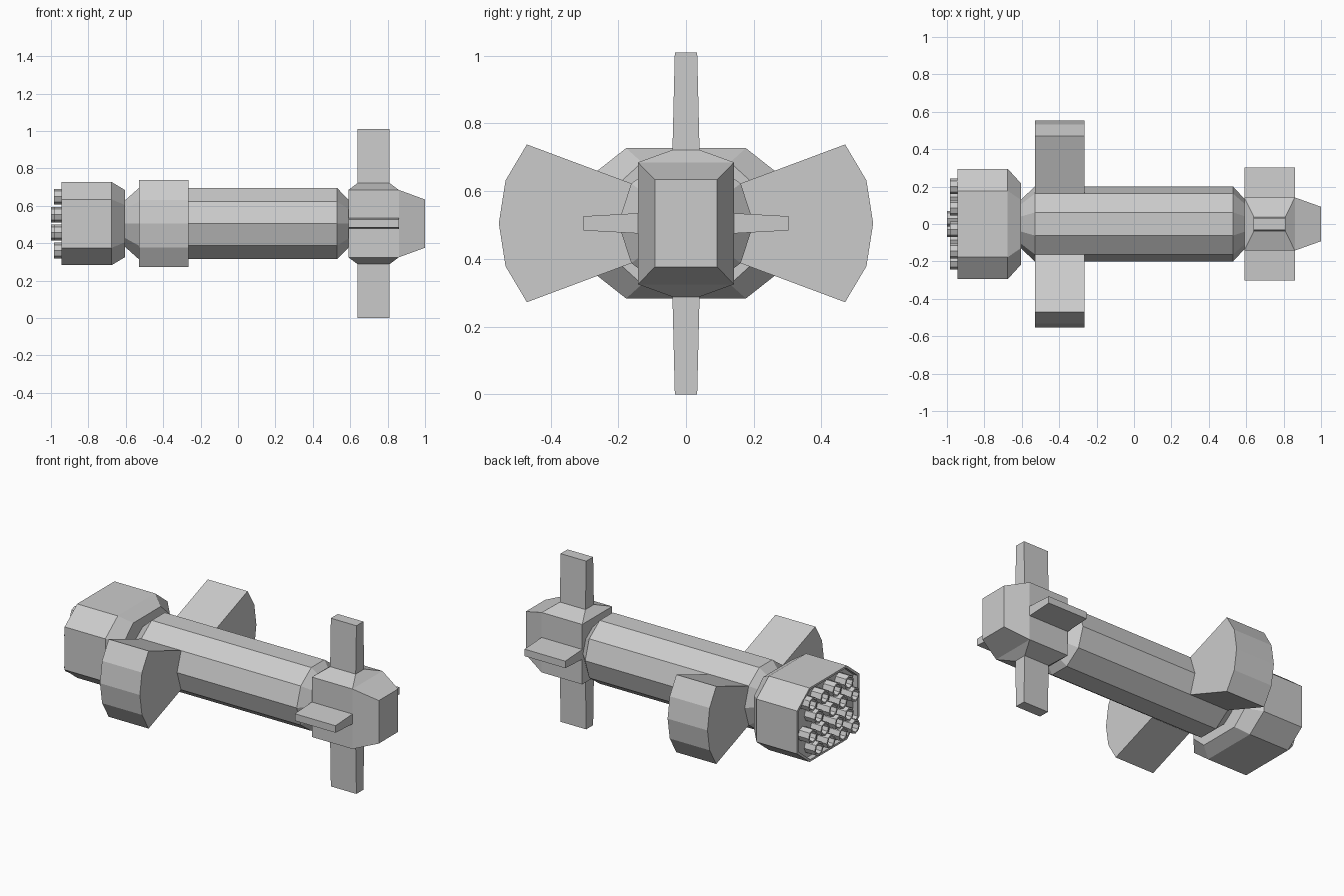
import bpy
import math

cube = bpy.data.objects.get("Cube")
if cube:
    bpy.data.objects.remove(cube, do_unlink=True)

CZ = 0.505  # height of the ship's long axis

grey = bpy.data.materials.new("hull_grey")
grey.use_nodes = True
COLOUR = (0.6, 0.6, 0.6, 1)
grey.diffuse_color = COLOUR
grey.node_tree.nodes["Principled BSDF"].inputs["Base Color"].default_value = COLOUR


def loft(name, rings, closed=False):
    """Skin matching rings; cap the ends, or join last ring to first."""
    n = len(rings[0])
    verts = [p for ring in rings for p in ring]
    faces = []
    for r in range(len(rings) if closed else len(rings) - 1):
        a, b = r * n, (r + 1) % len(rings) * n
        for i in range(n):
            j = (i + 1) % n
            faces.append((a + i, a + j, b + j, b + i))
    if not closed:
        faces.append(tuple(reversed(range(n))))
        faces.append(tuple(range(len(verts) - n, len(verts))))
    mesh = bpy.data.meshes.new(name)
    mesh.from_pydata(verts, [], faces)
    mesh.materials.append(grey)
    obj = bpy.data.objects.new(name, mesh)
    bpy.context.collection.objects.link(obj)
    # make every face point outwards
    bpy.context.view_layer.objects.active = obj
    obj.select_set(True)
    bpy.ops.object.mode_set(mode='EDIT')
    bpy.ops.mesh.select_all(action='SELECT')
    bpy.ops.mesh.normals_make_consistent(inside=False)
    bpy.ops.object.mode_set(mode='OBJECT')
    obj.select_set(False)
    return obj


def circle(x, r, n, y=0, z=0):
    return [(x, y + r * math.cos(math.tau * i / n),
             CZ + z + r * math.sin(math.tau * i / n)) for i in range(n)]


def rect(x, hy, hz):
    return [(x, hy, CZ + hz), (x, -hy, CZ + hz), (x, -hy, CZ - hz), (x, hy, CZ - hz)]


def octagon(x, y1, y2, z1, z2):
    half = [(y2, z1), (y1, z2), (-y1, z2), (-y2, z1)]
    return [(x, y, CZ + z) for y, z in half + [(-y, -z) for y, z in half]]


def deck(x0, x1, hy, z):
    return [(x0, -hy, z), (x1, -hy, z), (x1, hy, z), (x0, hy, z)]


# Ten-sided fuselage with tapered ends
loft("fuselage", [circle(-0.605, 0.13, 10), circle(-0.53, 0.2, 10),
                  circle(0.53, 0.2, 10), circle(0.59, 0.135, 10)])

# Bow block and its tapered nose
loft("bow", [rect(0.59, 0.142, 0.18), rect(0.86, 0.142, 0.18), rect(1, 0.092, 0.129)])

# Vertical fins on sloped bases, above and below the bow
for name, s in (("upper", 1), ("lower", -1)):
    loft(name + "_fin", [deck(0.59, 0.86, 0.142, CZ + s * 0.18),
                         deck(0.64, 0.81, 0.04, CZ + s * 0.217),
                         deck(0.64, 0.81, 0.033, CZ + s * 0.505)])

# Bow side fins and flared stern wings
WING = [(0.162, 0.118), (0.47, 0.233), (0.533, 0.127), (0.553, 0),
        (0.533, -0.127), (0.47, -0.233), (0.162, -0.118)]
for name, s in (("left", 1), ("right", -1)):
    fin = [(0.14, 0.03), (0.303, 0.021), (0.303, -0.021), (0.14, -0.03)]
    loft(name + "_side_fin", [[(x, s * y, CZ + z) for y, z in fin] for x in (0.59, 0.86)])
    loft(name + "_wing", [[(x, s * y, CZ + z) for y, z in WING] for x in (-0.53, -0.265)])

# Engine housing with a shallow recess in its rear face
loft("engine_housing", [octagon(-0.605, 0.13, 0.218, 0.1, 0.18),
                        octagon(-0.675, 0.177, 0.295, 0.129, 0.222),
                        octagon(-0.945, 0.177, 0.295, 0.129, 0.222),
                        octagon(-0.945, 0.17, 0.28, 0.122, 0.21),
                        octagon(-0.915, 0.17, 0.28, 0.122, 0.21)])

# Staggered rows of open nozzles, the central pair longest
for row in range(4):
    for col in range(4):
        z = (row - 1.5) * 0.096
        y = (col - 1.5) * 0.115 + (0.029 if row % 2 else -0.029)
        end = -1 if abs(y) < 0.04 and abs(z) < 0.1 else -0.985
        loft(f"nozzle_{row}_{col}", [circle(-0.91, 0.042, 8, y, z), circle(end, 0.042, 8, y, z),
                                     circle(end, 0.031, 8, y, z), circle(-0.93, 0.031, 8, y, z)])
